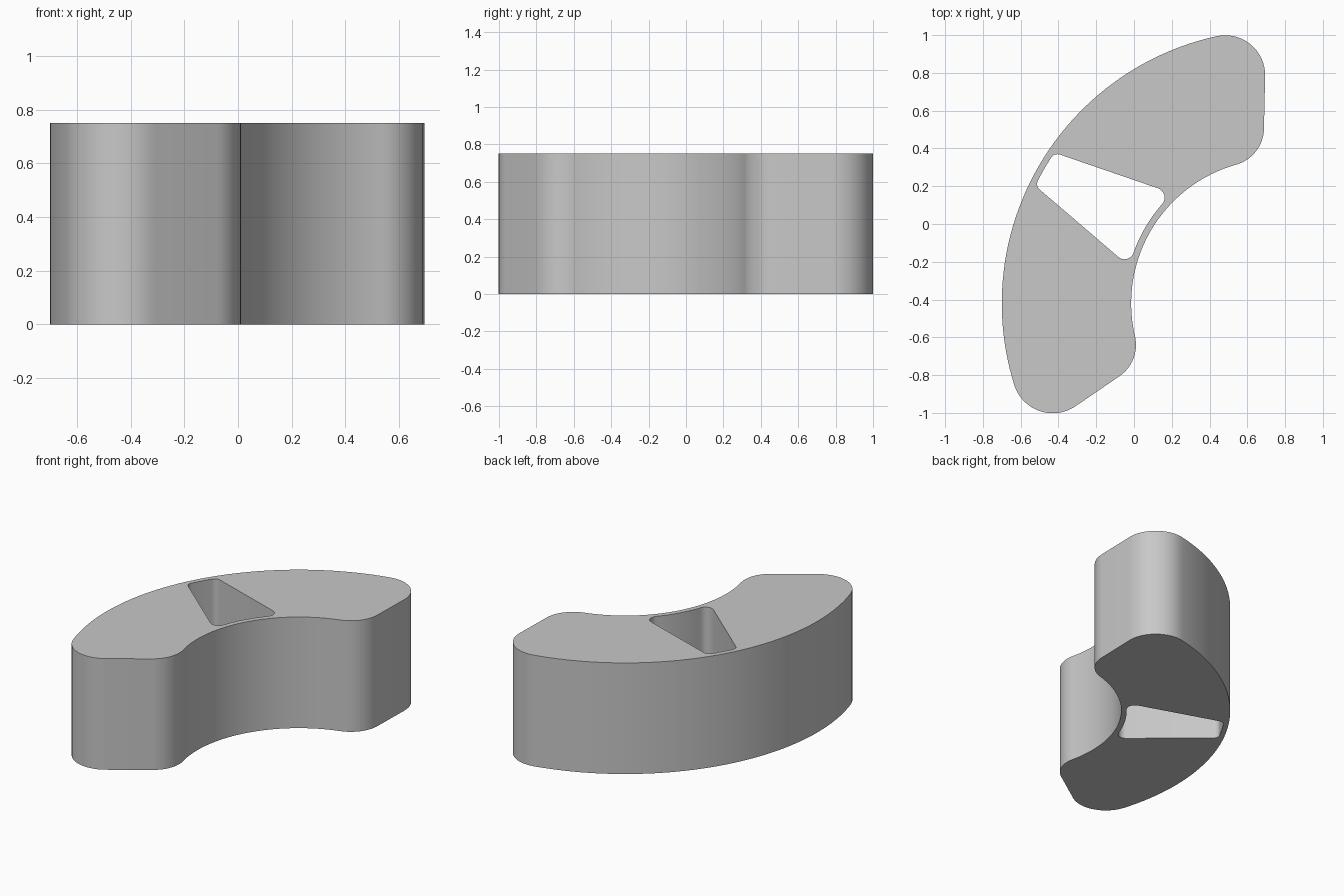
import bpy, bmesh, math
from mathutils import Vector

if "Cube" in bpy.data.objects:
    bpy.data.objects.remove(bpy.data.objects["Cube"])

CENTER = Vector((0.748, -0.42))   # shared centre of all the long arcs
HEIGHT = 0.75
TAU = 2 * math.pi


def angle(v):
    return math.atan2(v.y, v.x)


def arc(c, r, a0, a1, n):
    return [c + r * Vector((math.cos(a0 + (a1 - a0) * i / n),
                            math.sin(a0 + (a1 - a0) * i / n))) for i in range(n + 1)]


def tangent_angle(c1, r1, c2, r2):
    # Direction of the outside tangent line's normal between two corner circles
    d = c2 - c1
    return angle(d) - math.acos((r1 - r2) / d.length)


def rounded_sector(r_out, r_in, corners, n_long, n_corner):
    """Ring sector with rounded corners, counter-clockwise.
    Corner centres: lower outer, lower inner, upper inner, upper outer."""
    lo, li, ui, uo = [Vector(c) for c in corners]
    dist = lambda c: (c - CENTER).length
    rlo, ruo = r_out - dist(lo), r_out - dist(uo)
    rli, rui = dist(li) - r_in, dist(ui) - r_in
    a_lo, a_uo = angle(lo - CENTER) % TAU, angle(uo - CENTER) % TAU
    a_li, a_ui = angle(li - CENTER) % TAU, angle(ui - CENTER) % TAU
    low = tangent_angle(lo, rlo, li, rli)
    high = tangent_angle(ui, rui, uo, ruo)

    def corner(c, r, a0, a1):
        return arc(c, r, a0, a0 + (a1 - a0) % TAU, n_corner)

    pts = arc(CENTER, r_out, a_uo, a_lo, n_long)[:-1]
    pts += corner(lo, rlo, a_lo, low)
    pts += corner(li, rli, low, a_li + math.pi)[:-1]
    pts += arc(CENTER, r_in, a_li, a_ui, n_long)[:-1]
    pts += corner(ui, rui, a_ui + math.pi, high)
    pts += corner(uo, ruo, high, a_uo)[:-1]
    return pts


# Curved block outline and the slot that runs right through it
block = rounded_sector(1.448, 0.763, [(-0.43, -0.788), (-0.19, -0.64),
                                      (0.487, 0.508), (0.483, 0.788)], 48, 16)
slot = rounded_sector(1.415, 0.797, [(-0.475, 0.212), (-0.05, -0.137),
                                     (0.11, 0.14), (-0.405, 0.33)], 12, 8)

bm = bmesh.new()
edges = []
for loop in (block, slot):
    vs = [bm.verts.new((p.x, p.y, 0)) for p in loop]
    edges += [bm.edges.new((vs[i - 1], vs[i])) for i in range(len(vs))]
bmesh.ops.triangle_fill(bm, edges=edges, use_beauty=True, normal=(0, 0, 1))
ext = bmesh.ops.extrude_face_region(bm, geom=bm.faces[:], use_keep_orig=True)
bmesh.ops.translate(bm, vec=(0, 0, HEIGHT),
                    verts=[g for g in ext["geom"] if isinstance(g, bmesh.types.BMVert)])
bmesh.ops.recalc_face_normals(bm, faces=bm.faces[:])

mesh = bpy.data.meshes.new("curved_block")
bm.to_mesh(mesh)
bm.free()
obj = bpy.data.objects.new("curved_block", mesh)
bpy.context.collection.objects.link(obj)

grey = bpy.data.materials.new("light grey")
grey.diffuse_color = (0.58, 0.58, 0.58, 1)
grey.use_nodes = True
grey.node_tree.nodes["Principled BSDF"].inputs["Base Color"].default_value = grey.diffuse_color
mesh.materials.append(grey)

bpy.context.view_layer.objects.active = obj
obj.select_set(True)
bpy.ops.object.shade_smooth_by_angle(angle=math.radians(30))
